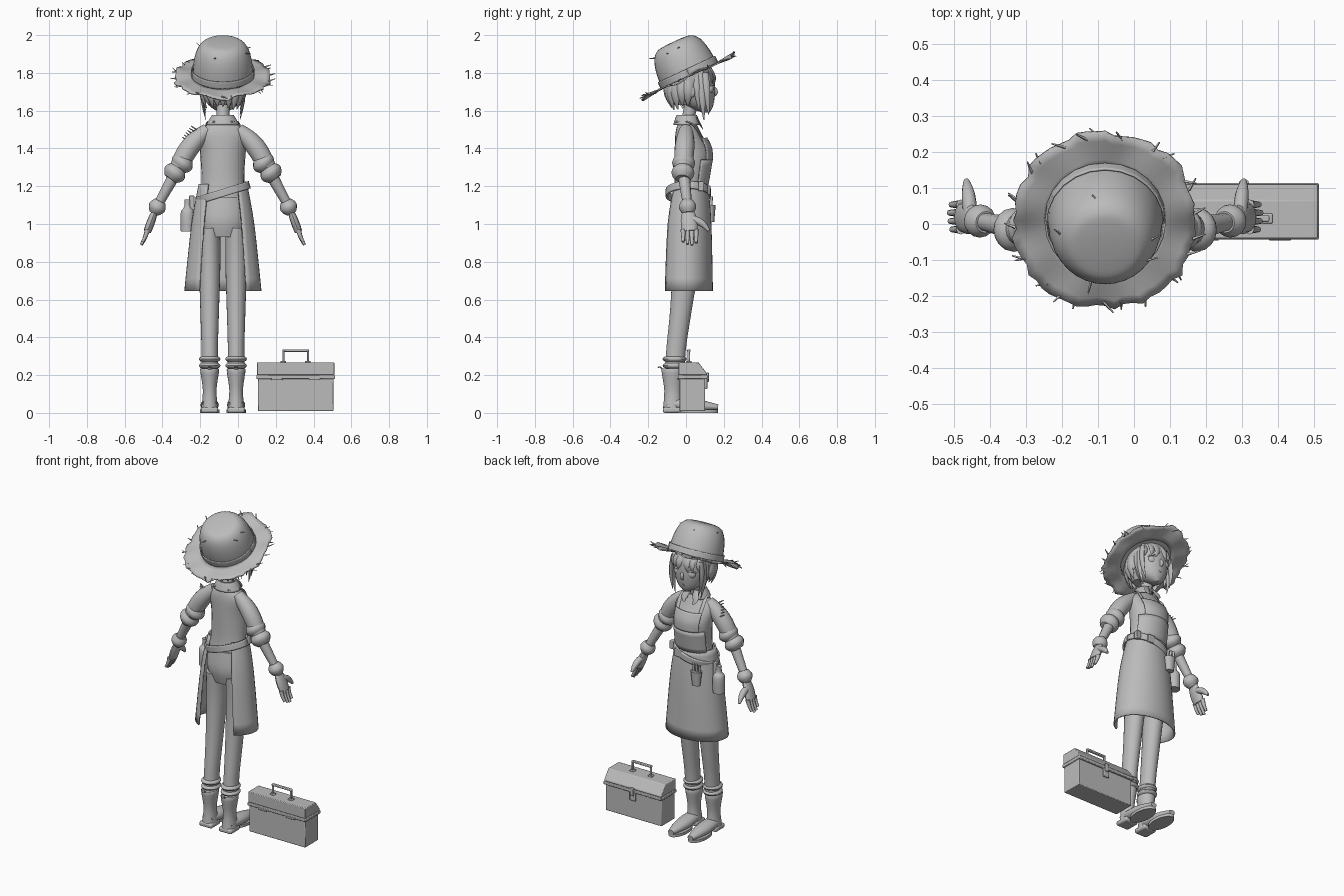
import bpy, bmesh, random
from math import sin, cos, pi, tau, radians
from mathutils import Vector, Matrix

random.seed(4)
if "Cube" in bpy.data.objects:
    bpy.data.objects.remove(bpy.data.objects["Cube"])
CX = -.08  # centre line of the figure
SIDES = (-1, 1)

clay = bpy.data.materials.new("plain_grey")
clay.use_nodes = True
clay.diffuse_color = (.5, .5, .5, 1)
clay.node_tree.nodes["Principled BSDF"].inputs["Base Color"].default_value = clay.diffuse_color


def at(x, y, z, side=1):
    """A point measured from the figure's centre line."""
    return Vector((CX + side * x, y, z))


def finish(name, bm, thick=0, bevel=0, angle=45, matrix=None):
    bmesh.ops.recalc_face_normals(bm, faces=bm.faces)
    mesh = bpy.data.meshes.new(name)
    bm.to_mesh(mesh)
    bm.free()
    ob = bpy.data.objects.new(name, mesh)
    bpy.context.collection.objects.link(ob)
    mesh.materials.append(clay)
    ob.matrix_world = matrix or Matrix()
    if thick:
        solid = ob.modifiers.new("thickness", "SOLIDIFY")
        solid.thickness, solid.offset = thick, 0
    if bevel:
        soft = ob.modifiers.new("soft_edges", "BEVEL")
        soft.width, soft.segments = bevel, 2
    bpy.ops.object.select_all(action="DESELECT")
    ob.select_set(True)
    bpy.context.view_layer.objects.active = ob
    bpy.ops.object.shade_smooth_by_angle(angle=radians(angle))


def skin(bm, rings, closed=True, caps=True):
    rows = [[bm.verts.new(p) for p in ring] for ring in rings]
    count = len(rows[0])
    for low, high in zip(rows, rows[1:]):
        for i in range(count if closed else count - 1):
            j = (i + 1) % count
            bm.faces.new((low[i], low[j], high[j], high[i]))
    if closed and caps:
        bm.faces.new(rows[0])
        bm.faces.new(rows[-1])


def smooth(rows, steps=4):
    """Curve through the rows, easing in and out of the end ones."""
    rows = [Vector(r) for r in rows]
    ends = [rows[0]] + rows + [rows[-1]]
    result = []
    for a, b, c, d in zip(ends, ends[1:], ends[2:], ends[3:]):
        for k in range(steps):
            t = k / steps
            bend = (a * 2 - b * 5 + c * 4 - d) * t * t + (b * 3 - a - c * 3 + d) * t ** 3
            result.append(b + ((c - a) * t + bend) / 2)
    return result + [rows[-1]]


def loft(name, rows, x=CX, arc=None, sides=24, **look):
    """Level ovals (y, z, half width, half depth); an arc leaves the wall open."""
    first, last = arc or (0, 360)
    turns = [radians(first + (last - first) * i / sides) for i in range(sides + bool(arc))]
    bm = bmesh.new()
    skin(bm, [[(x + w * cos(t), y + d * sin(t), z) for t in turns]
              for y, z, w, d in smooth(rows)], closed=not arc)
    finish(name, bm, **look)


def limb(name, start, end, r_start, r_end, bulge=0, bend=(0, 0, 0), flat=1, wide=(0, 1, 0), sides=12, **look):
    """A bent, swelling bar; 'wide' is the direction of its broad side."""
    start, end, bend, steps = Vector(start), Vector(end), Vector(bend), 8
    rings = []
    for i in range(steps + 1):
        t = i / steps
        swell = sin(pi * t)
        centre = start.lerp(end, t) + bend * swell
        along = (end - start + bend * pi * cos(pi * t)).normalized()
        u = Vector(wide)
        u = (u - along * u.dot(along)).normalized()
        v = along.cross(u) * flat
        r = r_start + (r_end - r_start) * t + bulge * swell
        rings.append([centre + r * (u * cos(a) + v * sin(a)) for a in (tau * k / sides for k in range(sides))])
    bm = bmesh.new()
    skin(bm, rings)
    finish(name, bm, **look)


def box(name, centre, size, bevel=.004):
    bm = bmesh.new()
    bmesh.ops.create_cube(bm, size=1, matrix=Matrix.Diagonal((*size, 1)))
    finish(name, bm, bevel=bevel, angle=30, matrix=Matrix.Translation(centre))


def ball(name, centre, size):
    bm = bmesh.new()
    place = Matrix.Translation(centre) @ Matrix.Diagonal((*size, 1))
    bmesh.ops.create_uvsphere(bm, u_segments=16, v_segments=10, radius=1, matrix=place)
    finish(name, bm)


ACROSS, UP = (1, 0, 0), (0, 0, 1)

# Straw hat, tilted up over the face
tilt = Matrix.Translation(at(0, .01, 1.78)) @ Matrix.Rotation(radians(25), 4, "X")
dome = [(radians(a), .16 * cos(radians(a)) ** .4) for a in range(0, 90, 11)]
loft("hat_crown", [(.01, .2 * sin(a), r, r) for a, r in dome], x=0, sides=32, matrix=tilt)
loft("hat_band", [(.01, z, .165, .165) for z in (0, .04)], x=0, arc=(0, 360), thick=.006, matrix=tilt)
bm = bmesh.new()
ragged = [(tau * i / 60, random.uniform(-.01, .01)) for i in range(60)]
brim = []
for k in range(5):
    out = k / 4
    radius = .15 + .105 * out
    brim.append([((radius + out * e) * cos(t), (radius + out * e) * sin(t) * 1.06,
                  out * .007 * (sin(5 * t) + sin(9 * t))) for t, e in ragged])
skin(bm, brim, caps=False)
finish("hat_brim", bm, thick=.007, angle=60, matrix=tilt)
for i in range(26):
    turn = Matrix.Rotation(tau * (i + random.random()) / 26, 4, "Z")
    tip = Vector((.03, random.uniform(-.03, .03), random.uniform(-.01, .02)))
    root = Vector((.25, 0, 0))
    limb("loose_straw", root, root + tip, .005, .002, wide=UP, sides=4, matrix=tilt @ turn)
    if i % 6 == 0:
        root = Vector((.12, 0, .16))
        limb("crown_straw", root, root + tip, .004, .002, wide=UP, sides=4, matrix=tilt @ turn)

# Head and face, looking along +y
loft("head", [(.105, 1.59, .015, .02), (.07, 1.63, .075, .075), (.045, 1.72, .11, .11),
              (.03, 1.82, .11, .11), (.01, 1.89, .07, .07)])
limb("nose", at(0, .14, 1.73), at(0, .15, 1.68), .006, .008, bulge=.004, bend=(0, .012, 0), wide=ACROSS)
limb("mouth", at(-.03, .13, 1.65), at(.03, .13, 1.65), .002, .002, bulge=.003, bend=(0, .015, -.006), wide=UP)
for s in SIDES:
    ball("eye", at(.047, .125, 1.715, s), (.028, .022, .026))
    limb("eyelid", at(.02, .14, 1.73, s), at(.08, .12, 1.73, s), .003, .003, bulge=.003,
         bend=(0, .015, .01), wide=UP)
    ball("ear", at(.11, .03, 1.7, s), (.012, .02, .03))

# Hair: a back shell, hanging locks and a fringe
loft("back_hair", [(-.01, 1.63, .07, .05), (0, 1.7, .115, .1), (.015, 1.8, .12, .11), (.01, 1.87, .1, .1)])
for i in range(11):
    t = pi + tau * i / 20
    out = Vector((cos(t), sin(t), 0))
    limb("back_lock", at(0, .01, 1.76) + out * .11, at(0, .01, random.uniform(1.6, 1.63)) + out * .09,
         .025, .003, bulge=.012, bend=out * .015, flat=.45, wide=(-out.y, out.x, 0), sides=8)
for s in SIDES:
    for y, low in ((.05, 1.6), (.075, 1.55), (.1, 1.58)):
        limb("side_lock", at(.1, y, 1.8, s), at(.09, y + .02, low, s), .018, .002, bulge=.008,
             bend=(s * .015, 0, 0), flat=.5, sides=8)
    for x in (.02, .05, .08):
        y = .15 - 6 * x * x
        limb("fringe_lock", at(x, y - .02, 1.82, s), at(x + .015, y, 1.735, s), .022, .003, bulge=.008,
             bend=(0, .012, 0), flat=.4, wide=ACROSS, sides=8)

# Neck, shirt and collar
limb("neck", at(0, 0, 1.5), at(0, .03, 1.65), .042, .038, bulge=-.006)
loft("shirt", [(.015, 1.12, .125, .085), (.02, 1.22, .112, .08), (.037, 1.37, .12, .096),
               (.012, 1.48, .128, .068), (.005, 1.54, .06, .045)])
loft("collar", [(.005, 1.525, .085, .07), (.005, 1.575, .055, .052), (.005, 1.56, .045, .045)],
     arc=(105, 435), thick=.006)
for s in SIDES:
    limb("collar_point", at(.02, .055, 1.565, s), at(.03, .09, 1.5, s), .014, .003, bulge=.012,
         bend=(s * .015, 0, 0), flat=.25, wide=ACROSS, sides=8)

# Arms with rolled sleeves and gloves
for s in SIDES:
    shoulder, elbow = at(.08, 0, 1.5, s), at(.24, -.015, 1.29, s)
    wrist, knuckles = at(.355, .01, 1.08, s), at(.4, .02, .96, s)
    limb("sleeve", shoulder, elbow, .035, .045, bulge=.012, bend=(s * .012, 0, .015), sides=16)
    roll = (elbow - shoulder).normalized()
    for shift in (-.045, .02):
        middle = elbow + roll * shift
        limb("sleeve_roll", middle - roll * .035, middle + roll * .045, .038, .036, bulge=.024, sides=16)
    limb("forearm", elbow, wrist, .034, .023)
    limb("glove_cuff", wrist.lerp(elbow, .2), wrist.lerp(knuckles, .2), .03, .026, bulge=.018, sides=16)
    limb("palm", wrist, knuckles, .026, .04, bulge=.01, flat=.5)
    for k in range(4):
        root = knuckles + Vector((0, .023 * k - .035, .01))
        reach = .085 - .012 * abs(k - 1.7)
        limb("finger", root, root + Vector((s * .4, 0, -1)) * reach, .014, .008,
             bend=(-s * .004, 0, 0), sides=8)
    limb("thumb", wrist.lerp(knuckles, .4), at(.385, .12, .965, s), .018, .008, bulge=.006,
         bend=(0, .01, .01), wide=ACROSS)

# Frayed shoulder patch
for i in range(6):
    root = at(-.14, -.03, 1.5) + Vector((-.009, .012, -.012)) * i
    limb("shoulder_fray", root, root + Vector((-.03, 0, .02)), .005, .002, sides=4)

# Trousers and boots
loft("hips", [(0, .93, .1, .07), (0, 1.02, .128, .09), (.01, 1.14, .122, .086)])
for s in SIDES:
    x = CX + s * .07
    loft("trouser_leg", [(-.06, .24, .045, .052), (-.05, .36, .044, .052), (-.025, .56, .05, .058),
                         (0, .8, .057, .072), (0, .98, .056, .08)], x=x)
    for z in (.25, .285):
        ball("trouser_fold", (x, -.06, z), (.057, .064, .022))
    loft("boot_shaft", [(-.07, .02, .045, .052), (-.07, .12, .036, .045), (-.07, .23, .05, .06),
                        (-.07, .22, .03, .04)], x=x)
    limb("boot_foot", (x, -.1, .05), (x, .17, .03), .036, .02, bulge=.02, flat=.72, wide=ACROSS, sides=16)
    loft("boot_sole", [(.07, z, .052, .1) for z in (0, .018)], x=x)
    box("boot_heel", (x, -.075, .015), (.09, .095, .03), bevel=.01)
    limb("boot_tab", (x, -.115, .21), (x, -.15, .24), .012, .008, bend=(0, 0, .015), flat=.4, wide=ACROSS)

# Apron: open skirt, bib and straps
loft("apron_skirt", [(.017, 1.21, .124, .096), (.005, 1, .162, .125), (0, .645, .2, .138)],
     sides=32, arc=(-52, 232), thick=.009)
loft("apron_waist", [(.024, 1.2, .122, .09), (.038, 1.34, .121, .1)], arc=(25, 155), thick=.008)
loft("apron_bib", [(.038, 1.34, .121, .1), (.035, 1.4, .126, .1), (.02, 1.455, .13, .09)],
     arc=(45, 135), thick=.008)
for s in SIDES:
    limb("apron_strap", at(.08, .09, 1.44, s), at(.04, -.05, 1.54, s), .012, .012,
         bend=(s * .02, .01, .04), flat=.4, wide=ACROSS, sides=8)

# Slanted tool belt with pouch and flask
slant = Matrix.Translation(at(0, .012, 1.165)) @ Matrix.Rotation(radians(-17), 4, "Y")
loft("belt", [(0, z, .143, .114) for z in (-.02, .02)], x=0, arc=(0, 360), thick=.012, matrix=slant)
box("belt_buckle", at(.05, .122, 1.18), (.05, .014, .05))
box("belt_loop", at(.12, .08, 1.2), (.03, .03, .05))
limb("tool_pouch", at(-.085, .13, 1.01), at(-.085, .13, 1.1), .026, .036, flat=.75, wide=ACROSS)
for x in (-.105, -.085, -.065):
    limb("hand_tool", at(x, .13, 1.06), at(x * 1.06, .135, 1.145), .007, .008, sides=8)
loft("flask", [(.045, .96, .036, .036), (.045, 1.06, .036, .036), (.045, 1.09, .018, .018),
               (.045, 1.13, .017, .017)], x=CX - .187)
box("flask_strap", at(-.165, .045, 1.1), (.03, .022, .1))

# Toolbox with a sloped lid, handle and latch
TX = .305
box("toolbox_body", (TX, .033, .1), (.4, .135, .18))
box("toolbox_rim", (TX, .035, .19), (.416, .157, .02))
bm = bmesh.new()
outline = ((-.04, .2), (.11, .2), (.11, .21), (.066, .268), (-.04, .268))
skin(bm, [[(TX + s * .205, y, z) for y, z in outline] for s in SIDES])
finish("toolbox_lid", bm, bevel=.004, angle=30)
for s in SIDES:
    box("handle_post", (TX + s * .065, .015, .3), (.011, .014, .066))
    box("handle_foot", (TX + s * .065, .015, .27), (.03, .028, .01))
    box("lid_hinge", (TX + s * .1, -.042, .18), (.06, .008, .012), bevel=.002)
box("handle_grip", (TX, .015, .33), (.141, .018, .013))
box("latch_plate", (TX, .107, .155), (.042, .012, .055))
box("latch_hook", (TX, .115, .188), (.026, .012, .05))
